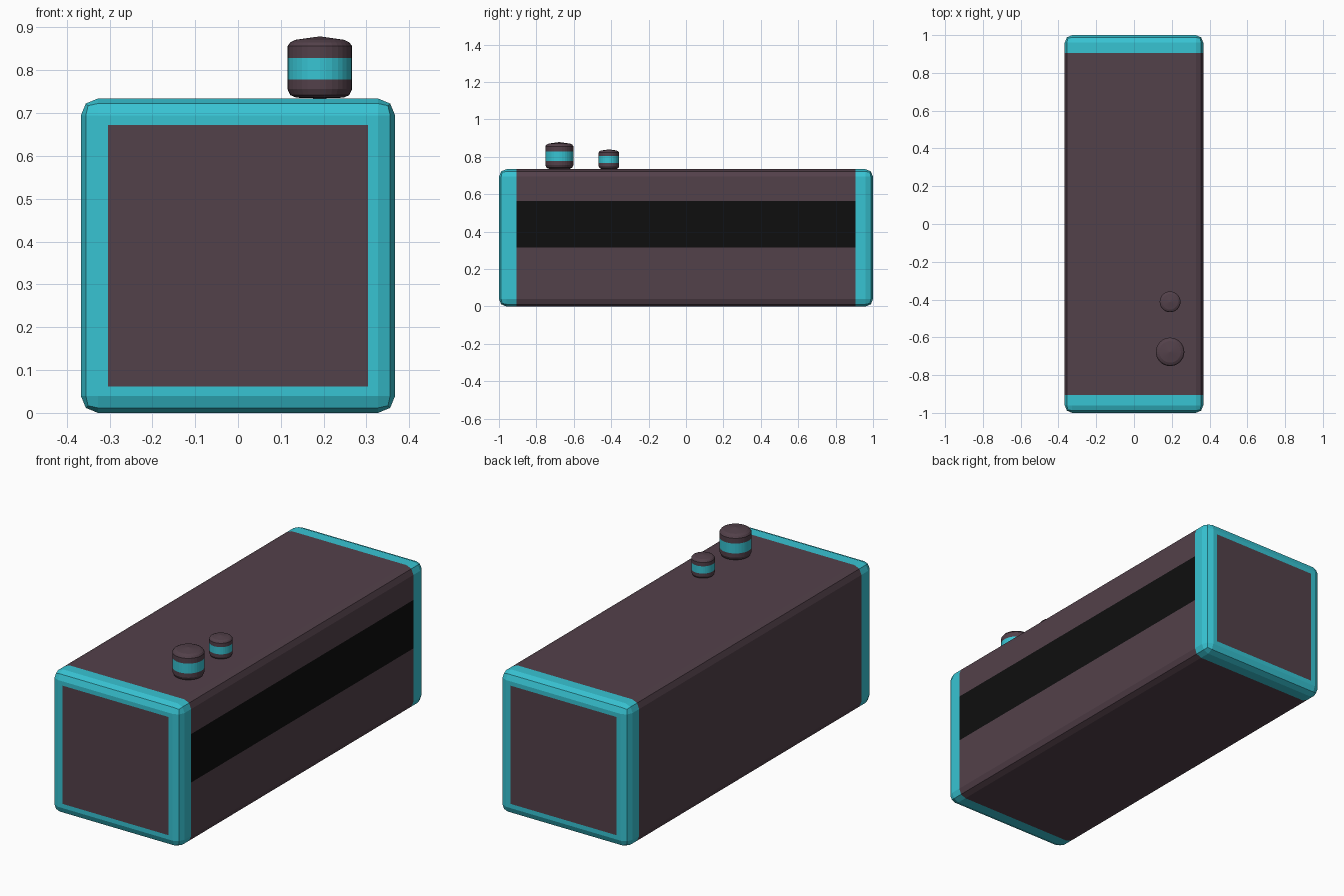
import bpy, bmesh
from math import pi
from mathutils import Matrix, Vector

if "Cube" in bpy.data.objects:
    bpy.data.objects.remove(bpy.data.objects["Cube"])


def material(name, colour):
    m = bpy.data.materials.new(name)
    m.use_nodes = True
    m.diffuse_color = (*colour, 1)
    m.node_tree.nodes["Principled BSDF"].inputs["Base Color"].default_value = (*colour, 1)
    return m


MATS = [material("plum brown", (0.086, 0.052, 0.068)),
        material("turquoise", (0.039, 0.55, 0.65)),
        material("black", (0.0045, 0.0045, 0.0045))]
PLUM, TEAL, BLACK = range(3)


def finish(name, bm):
    me = bpy.data.meshes.new(name)
    bm.to_mesh(me)
    bm.free()
    for m in MATS:
        me.materials.append(m)
    ob = bpy.data.objects.new(name, me)
    bpy.context.collection.objects.link(ob)
    return ob


# Body: bevelled box, cut along the colour borders
W, H, CAP, PANEL, MID = 0.734, 0.734, 0.906, 0.303, 0.367
STRIPE = (0.315, 0.565)
bm = bmesh.new()
bmesh.ops.create_cube(bm, size=1, matrix=Matrix.Translation((0, 0, H / 2)) @ Matrix.Diagonal((W, 2, H, 1)))
bmesh.ops.bevel(bm, geom=bm.edges[:], offset=0.04, segments=2, profile=0.5, affect='EDGES')


def cut(axis, value, faces):
    geom = set(faces)
    for f in faces:
        geom.update(f.edges)
        geom.update(f.verts)
    co = Vector((0, 0, 0))
    co[axis] = value
    no = Vector((0, 0, 0))
    no[axis] = 1
    bmesh.ops.bisect_plane(bm, geom=list(geom), plane_co=co, plane_no=no)


for s in (-1, 1):
    cut(1, s * CAP, bm.faces[:])
for s in (-1, 1):
    cut(0, s * PANEL, [f for f in bm.faces if abs(f.normal.y) > 0.99])
    cut(2, MID + s * 0.305, [f for f in bm.faces if abs(f.normal.y) > 0.99])
for z in STRIPE:
    cut(2, z, [f for f in bm.faces if f.normal.x > 0.99])

# Turquoise end caps with plum panels, black stripe on one side
for f in bm.faces:
    c = f.calc_center_median()
    if abs(c.y) > CAP:
        panel = abs(f.normal.y) > 0.99 and abs(c.x) < PANEL and abs(c.z - MID) < 0.305
        f.material_index = PLUM if panel else TEAL
    elif f.normal.x > 0.99 and STRIPE[0] < c.z < STRIPE[1]:
        f.material_index = BLACK
finish("speaker_body", bm)


# Knobs: lathed profile with a turquoise band
PROFILE = [(0, 0), (0.055, 0.002), (0.069, 0.008), (0.0755, 0.022), (0.0755, 0.044),
           (0.0755, 0.095), (0.0755, 0.122), (0.069, 0.131), (0.057, 0.137), (0, 0.145)]


def knob(name, y, scale):
    bm = bmesh.new()
    vs = [bm.verts.new((r, 0, z)) for r, z in PROFILE]
    es = [bm.edges.new(p) for p in zip(vs, vs[1:])]
    bmesh.ops.spin(bm, geom=vs + es, cent=(0, 0, 0), axis=(0, 0, 1), angle=2 * pi, steps=32)
    bmesh.ops.remove_doubles(bm, verts=bm.verts[:], dist=0.0001)
    bmesh.ops.recalc_face_normals(bm, faces=bm.faces[:])
    for f in bm.faces:
        if 0.044 < f.calc_center_median().z < 0.095:
            f.material_index = TEAL
    bmesh.ops.transform(bm, verts=bm.verts[:], matrix=Matrix.Translation((0.191, y, H)) @ Matrix.Scale(scale, 4))
    finish(name, bm)


knob("large_knob", -0.677, 1)
knob("small_knob", -0.412, 0.73)
